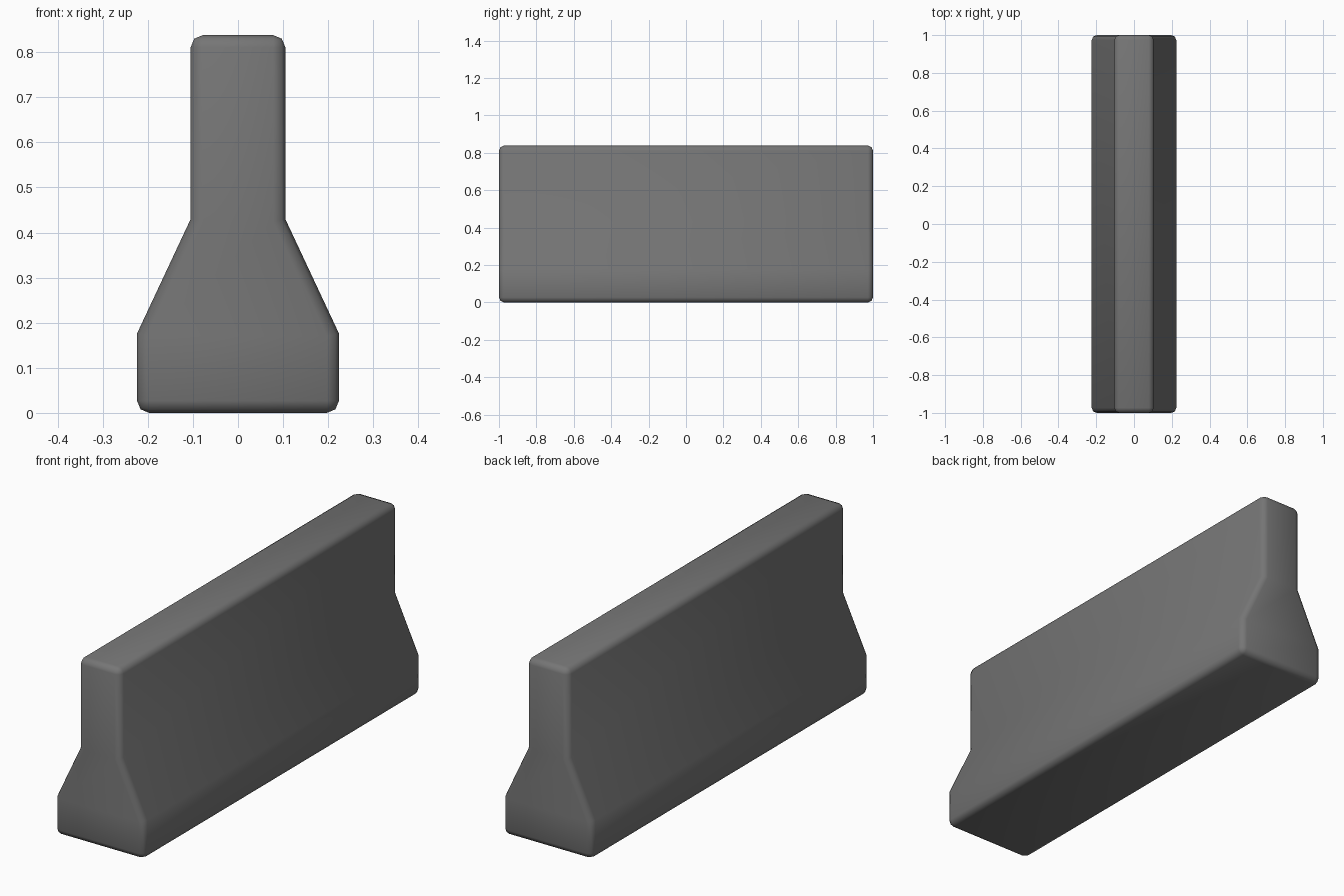
import bpy, bmesh

if "Cube" in bpy.data.objects:
    bpy.data.objects.remove(bpy.data.objects["Cube"])

# Concrete colour
mat = bpy.data.materials.new("concrete grey")
mat.diffuse_color = (0.18, 0.18, 0.18, 1)
mat.use_nodes = True
mat.node_tree.nodes["Principled BSDF"].inputs["Base Color"].default_value = mat.diffuse_color

# Half-width and height of each level of the barrier section
levels = [(0.224, 0.0), (0.224, 0.176), (0.105, 0.43), (0.105, 0.838)]

bm = bmesh.new()
rings = [[bm.verts.new((sx * w, sy, z)) for sx, sy in ((-1, -1), (1, -1), (1, 1), (-1, 1))]
         for w, z in levels]

# Walls between levels, then base and top
for a, b in zip(rings, rings[1:]):
    for i in range(4):
        j = (i + 1) % 4
        bm.faces.new((a[i], a[j], b[j], b[i]))
bm.faces.new(rings[0][::-1])
bm.faces.new(rings[-1])
bmesh.ops.recalc_face_normals(bm, faces=bm.faces)

# Rounded corners; the gentle slope breaks stay unbevelled
sharp = [e for e in bm.edges if e.calc_face_angle() > 0.8]
bmesh.ops.bevel(bm, geom=sharp, offset=0.027, offset_type='OFFSET', segments=2,
                profile=0.5, affect='EDGES', clamp_overlap=True)
for f in bm.faces:
    f.smooth = True

me = bpy.data.meshes.new("road_barrier")
bm.to_mesh(me)
bm.free()
me.materials.append(mat)
barrier = bpy.data.objects.new("road_barrier", me)
bpy.context.collection.objects.link(barrier)
